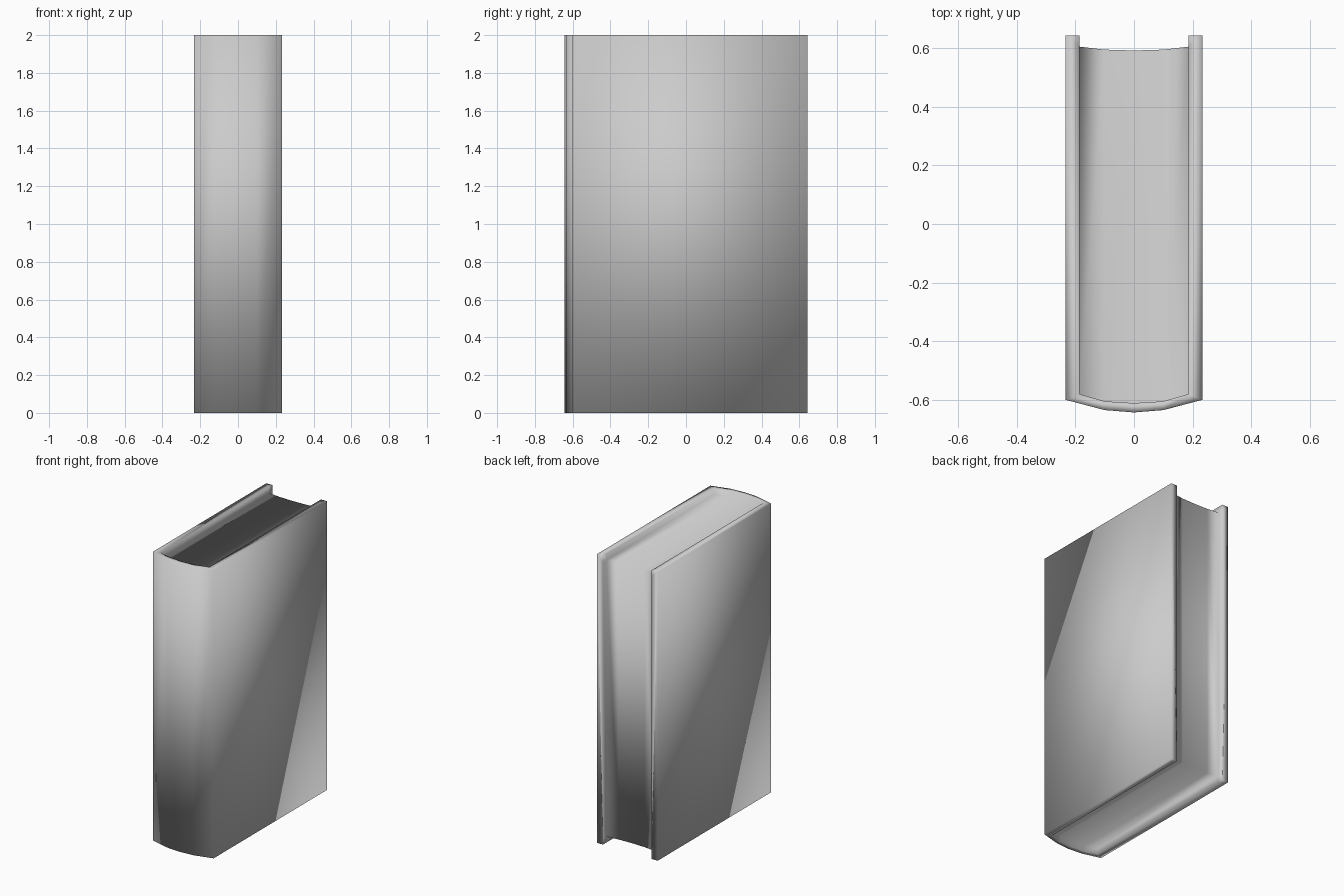
import bpy, bmesh

if "Cube" in bpy.data.objects:
    bpy.data.objects.remove(bpy.data.objects["Cube"])

W, WI = 0.233, 0.186          # outer and inner half width of the cover
BACK, FORE = 0.643, 0.605     # cover fore edge, page fore edge
H, LIP = 2.0, 0.04            # total height, page inset

# matching columns across the thickness: x, y
outer = [(-W, -0.60), (-0.10, -0.635), (0, -0.643), (0.10, -0.635), (W, -0.60)]
inner = [(-WI, -0.58), (-0.10, -0.605), (0, -0.611), (0.10, -0.605), (WI, -0.58)]
fore = [(-WI, FORE), (-0.10, 0.595), (0, 0.592), (0.10, 0.595), (WI, FORE)]

bm = bmesh.new()


def face(*pts):
    bm.faces.new([bm.verts.new(p) for p in pts])


def wall(a, b, z0, z1):
    face((*a, z0), (*b, z0), (*b, z1), (*a, z1))


# spine and page block, column by column
for i in range(4):
    wall(outer[i], outer[i + 1], 0, H)
    wall(fore[i], fore[i + 1], LIP, H - LIP)
    for edge, page in ((0, LIP), (H, H - LIP)):
        wall(inner[i], inner[i + 1], page, edge)
        face(*[(*p, edge) for p in (outer[i], outer[i + 1], inner[i + 1], inner[i])])
        face(*[(*p, page) for p in (inner[i], inner[i + 1], fore[i + 1], fore[i])])

# the two cover boards
for k in (0, 4):
    o, n, f = outer[k], inner[k], fore[k]
    ob, nb = (o[0], BACK), (n[0], BACK)
    wall(o, ob, 0, H)
    face((*ob, 0), (*nb, 0), (*nb, LIP), (*nb, H - LIP), (*nb, H), (*ob, H))
    for z0, z1 in ((0, LIP), (LIP, H - LIP), (H - LIP, H)):
        wall(f, nb, z0, z1)
    for edge, page in ((0, LIP), (H, H - LIP)):
        wall(n, f, page, edge)
        face(*[(*p, edge) for p in (o, n, f, nb, ob)])

# weld into one closed shell
bmesh.ops.remove_doubles(bm, verts=bm.verts[:], dist=0.0005)
bmesh.ops.recalc_face_normals(bm, faces=bm.faces[:])
for f in bm.faces:
    f.smooth = True
mesh = bpy.data.meshes.new("book")
bm.to_mesh(mesh)
bm.free()
book = bpy.data.objects.new("book", mesh)
bpy.context.collection.objects.link(book)

grey = bpy.data.materials.new("light grey")
grey.diffuse_color = (0.6, 0.6, 0.6, 1)
grey.use_nodes = True
grey.node_tree.nodes["Principled BSDF"].inputs["Base Color"].default_value = grey.diffuse_color
mesh.materials.append(grey)
